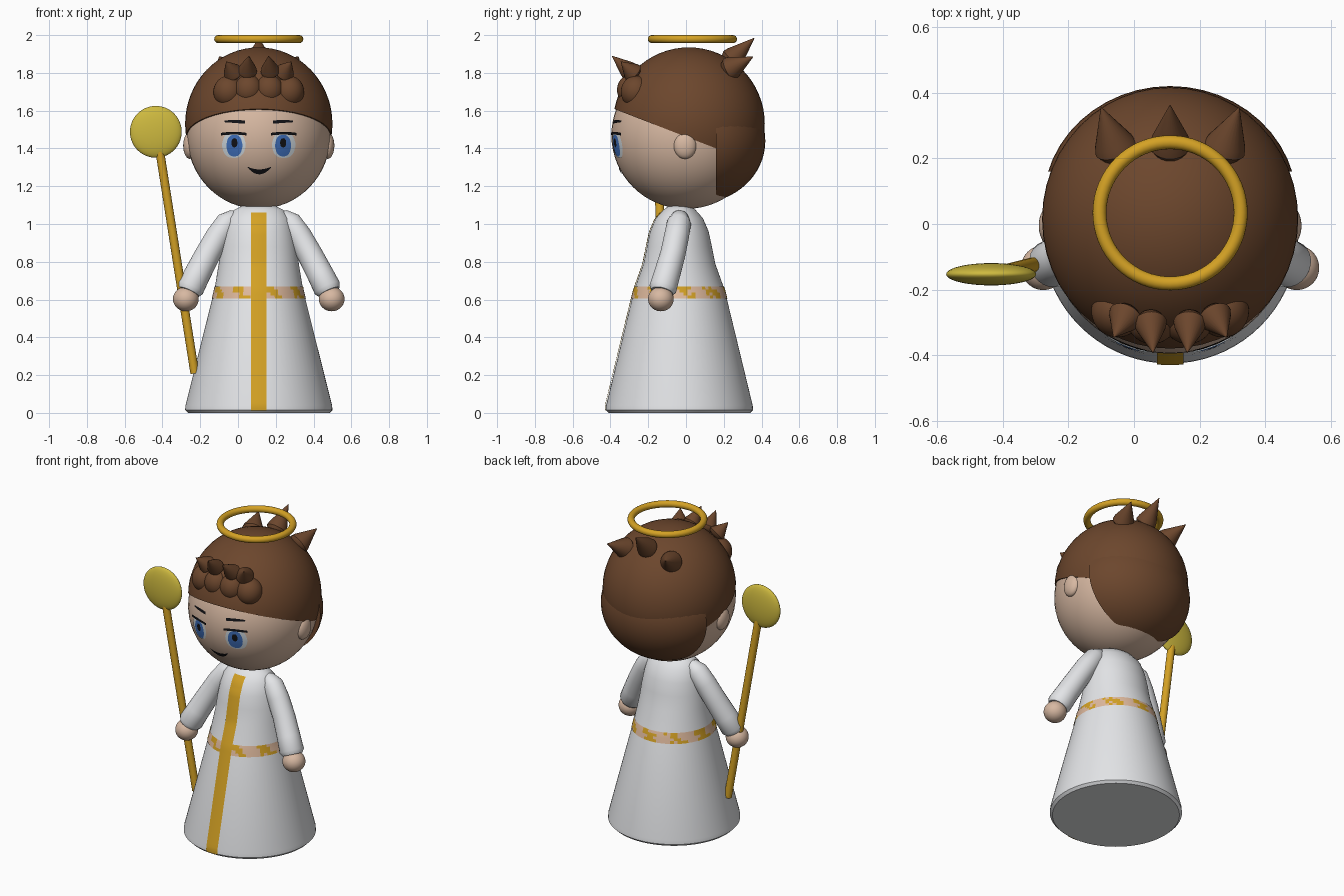
import bpy, bmesh, math, random
from mathutils import Vector, Matrix

random.seed(4)
if "Cube" in bpy.data.objects:
    bpy.data.objects.remove(bpy.data.objects["Cube"], do_unlink=True)

CX = 0.11                                   # the figure's own centre line
HEAD_C, HEAD_R = Vector((CX, 0, 1.47)), Vector((0.38, 0.395, 0.39))


def material(name, rgb, rough=0.6):
    m = bpy.data.materials.new(name)
    m.use_nodes = True
    m.diffuse_color = (*rgb, 1)
    bsdf = m.node_tree.nodes["Principled BSDF"]
    bsdf.inputs["Base Color"].default_value = (*rgb, 1)
    bsdf.inputs["Roughness"].default_value = rough
    return m


WHITE = material("robe white", (0.78, 0.79, 0.81))
SKIN = material("skin", (0.68, 0.48, 0.36))
HAIR = material("hair brown", (0.15, 0.062, 0.026))
GOLD = material("gold", (0.66, 0.36, 0.018))
DISC = material("pale gold", (0.62, 0.49, 0.05))
PEACH = material("belt peach", (0.74, 0.49, 0.34))
EYE = material("eye white", (0.62, 0.68, 0.72))
BLUE = material("iris blue", (0.05, 0.16, 0.5))
BLACK = material("black", (0.006, 0.006, 0.008))


def finish(name, bm, *mats):
    bmesh.ops.recalc_face_normals(bm, faces=bm.faces)
    me = bpy.data.meshes.new(name)
    bm.to_mesh(me)
    bm.free()
    for m in mats:
        me.materials.append(m)
    ob = bpy.data.objects.new(name, me)
    bpy.context.collection.objects.link(ob)
    bpy.ops.object.select_all(action="DESELECT")
    ob.select_set(True)
    bpy.context.view_layer.objects.active = ob
    bpy.ops.object.shade_smooth_by_angle(angle=math.radians(40))
    return ob


def ellipsoid(name, centre, radii, mat, cut=None):
    """Ellipsoid, optionally cut by a plane (point, normal); the normal side stays."""
    bm = bmesh.new()
    bmesh.ops.create_uvsphere(bm, u_segments=48, v_segments=32, radius=1)
    bm.transform(Matrix.Translation(centre) @ Matrix.Diagonal((*radii, 1)))
    if cut:
        r = bmesh.ops.bisect_plane(bm, geom=bm.verts[:] + bm.edges[:] + bm.faces[:],
                                   plane_co=cut[0], plane_no=cut[1], clear_inner=True)
        edges = [e for e in r["geom_cut"] if isinstance(e, bmesh.types.BMEdge)]
        bmesh.ops.holes_fill(bm, edges=edges)
    return finish(name, bm, mat)


def loft(name, rings, *mats, closed=True, caps=True, rule=None):
    """Skin a list of point rings (or open rows) with quads."""
    bm = bmesh.new()
    rows = [[bm.verts.new(p) for p in ring] for ring in rings]
    n = len(rows[0])
    for a, b in zip(rows, rows[1:]):
        for i in range(n if closed else n - 1):
            j = (i + 1) % n
            f = bm.faces.new((a[i], a[j], b[j], b[i]))
            if rule:
                f.material_index = rule(f.calc_center_median())
    if closed and caps:
        bm.faces.new(rows[0])
        bm.faces.new(rows[-1])
    return finish(name, bm, *mats)


def tube(name, points, radii, mat, sides=24):
    pts = [Vector(p) for p in points]
    rings = []
    for i, (p, r) in enumerate(zip(pts, radii)):
        d = pts[min(i + 1, len(pts) - 1)] - pts[max(i - 1, 0)]
        u = d.cross(Vector((0, 1, 0.1))).normalized()
        v = d.cross(u).normalized()
        rings.append([p + r * (math.cos(t) * u + math.sin(t) * v)
                      for t in (math.tau * k / sides for k in range(sides))])
    return loft(name, rings, mat)


# Robe: elliptical sections as (x radius, y radius, z)
BODY_Y = -0.035
ROBE = [(0.375, 0.375, 0), (0.39, 0.39, 0.015), (0.388, 0.388, 0.04), (0.235, 0.24, 0.65),
        (0.212, 0.19, 0.79), (0.2, 0.172, 0.88), (0.185, 0.155, 0.96),
        (0.165, 0.125, 1.03), (0.13, 0.085, 1.075), (0.08, 0.05, 1.1)]


def robe_radii(z):
    for a, b in zip(ROBE, ROBE[1:]):
        if z <= b[2]:
            t = (z - a[2]) / (b[2] - a[2])
            return a[0] + t * (b[0] - a[0]), a[1] + t * (b[1] - a[1])
    return ROBE[-1][:2]


def robe_ring(z, lift=0.0, n=72):
    rx, ry = robe_radii(z)
    return [(CX + (rx + lift) * math.cos(math.tau * k / n),
             BODY_Y + (ry + lift) * math.sin(math.tau * k / n), z) for k in range(n)]


loft("robe", [robe_ring(s[2]) for s in ROBE], WHITE)


# Belt: peach band with broken gold patches
def belt_colour(c):
    wave = math.sin(9 * math.atan2(c.y - BODY_Y, c.x - CX) + 40 * c.z)
    return 1 if wave + random.uniform(-0.7, 0.7) > 0.25 else 0


loft("belt", [robe_ring(z, 0.003) for z in (0.605, 0.622, 0.638, 0.654, 0.67)],
     PEACH, GOLD, caps=False, rule=belt_colour)

# Stripe down the front of the robe
rows = []
for k in range(54):
    z = 0.012 + k * 0.0198
    rx, ry = robe_radii(z)
    rows.append([(CX + x, BODY_Y - ry * math.sqrt(1 - (x / rx) ** 2) - 0.006, z)
                 for x in (-0.04, -0.02, 0, 0.02, 0.04)])
loft("front_stripe", rows, GOLD, closed=False)

# Arms and hands
for side, s in (("left", 1), ("right", -1)):
    path = [(0.1, -0.03, 1.045), (0.125, -0.032, 1.035), (0.165, -0.037, 1.005),
            (0.215, -0.05, 0.935), (0.27, -0.07, 0.84), (0.325, -0.1, 0.735),
            (0.363, -0.122, 0.66), (0.372, -0.127, 0.64)]
    tube(side + "_arm", [(CX + s * x, y, z) for x, y, z in path],
         [0.02, 0.045, 0.064, 0.066, 0.067, 0.07, 0.073, 0.06], WHITE)
    ellipsoid(side + "_hand", (CX + s * 0.386, -0.133, 0.603), (0.068, 0.068, 0.065), SKIN)
    ellipsoid(side + "_ear", (CX + s * 0.365, -0.005, 1.415), (0.035, 0.06, 0.07), SKIN)

# Head and hair
ellipsoid("head", HEAD_C, HEAD_R, SKIN)
ellipsoid("hair_cap", (CX, 0.015, 1.53), (0.39, 0.402, 0.405), HAIR,
          cut=((CX, 0.16, 1.4), (0, 0.36, 0.93)))
ellipsoid("hair_back", (CX, 0.06, 1.44), (0.387, 0.36, 0.33), HAIR,
          cut=((CX, 0.16, 1.4), (0, 1, 0)))


def spike(name, base, tip, r):
    base, tip = Vector(base), Vector(tip)
    steps = (-0.22, -0.16, 0, 0.15, 1)
    tube(name, [base.lerp(tip, t) for t in steps],
         [r * k for k in (0.3, 0.75, 1, 0.92, 0.02)], HAIR)


for side, s in (("left", 1), ("right", -1)):
    ellipsoid(side + "_outer_curl", (CX + s * 0.16, -0.265, 1.7), (0.08, 0.08, 0.085), HAIR)
    ellipsoid(side + "_inner_curl", (CX + s * 0.055, -0.295, 1.71), (0.075, 0.07, 0.08), HAIR)
    spike(side + "_outer_fringe_spike", (CX + s * 0.135, -0.28, 1.8),
          (CX + s * 0.172, -0.345, 1.86), 0.053)
    spike(side + "_inner_fringe_spike", (CX + s * 0.06, -0.3, 1.81),
          (CX + s * 0.052, -0.392, 1.89), 0.05)
    spike(side + "_crown_spike", (CX + s * 0.165, 0.23, 1.82), (CX + s * 0.21, 0.355, 1.885), 0.065)
spike("middle_crown_spike", (CX, 0.24, 1.87), (CX, 0.362, 1.985), 0.062)


# Painted face: thin patches following the head
def patch(name, cx, cz, half, low, high, mat, lift):
    rows = []
    for i in range(17):
        t = -1 + i / 8
        row = []
        for k in range(7):
            x, z = cx + half * t, cz + low(t) + (high(t) - low(t)) * k / 6
            q = 1 - ((x - CX) / HEAD_R.x) ** 2 - ((z - HEAD_C.z) / HEAD_R.z) ** 2
            row.append((x, HEAD_C.y - HEAD_R.y * math.sqrt(q) - lift, z))
        rows.append(row)
    loft(name, rows, mat, closed=False)


def oval(name, cx, cz, half, height, mat, lift):
    def edge(t):
        return height * (max(0.02, 1 - abs(t) ** 2.6)) ** 0.5
    patch(name, cx, cz, half, lambda t: -edge(t), edge, mat, lift)


for side, s in (("left", 1), ("right", -1)):
    x = CX + s * 0.132
    oval(side + "_eye", x, 1.418, 0.062, 0.068, EYE, 0.003)
    oval(side + "_iris", x - s * 0.003, 1.415, 0.042, 0.057, BLUE, 0.005)
    oval(side + "_pupil", x - s * 0.003, 1.43, 0.016, 0.024, BLACK, 0.007)
    patch(side + "_eyelid", x, 1.48, 0.068, lambda t: -0.007 - 0.004 * t * t,
          lambda t: 0.008 - 0.006 * t * t, BLACK, 0.008)
    patch(side + "_eyebrow", x - s * 0.004, 1.543, 0.054, lambda t: -0.008 + 0.004 * s * t,
          lambda t: 0.008 - 0.004 * t * t, BLACK, 0.004)
patch("mouth", CX + 0.003, 1.287, 0.062, lambda t: -0.024 + 0.036 * t * t,
      lambda t: 0.002 + 0.014 * t * t, BLACK, 0.004)

# Staff with its disc, and the halo
tube("staff", [(-0.229, -0.105, 0.21), (-0.418, -0.152, 1.41)], [0.023, 0.023], GOLD)
ellipsoid("staff_disc", (-0.435, -0.153, 1.488), (0.137, 0.034, 0.137), DISC)
bpy.ops.mesh.primitive_torus_add(location=(CX, 0.034, 1.979), major_radius=0.215,
                                 minor_radius=0.021, major_segments=64, minor_segments=16)
halo = bpy.context.object
halo.name = "halo"
halo.data.materials.append(GOLD)
bpy.ops.object.shade_smooth()
